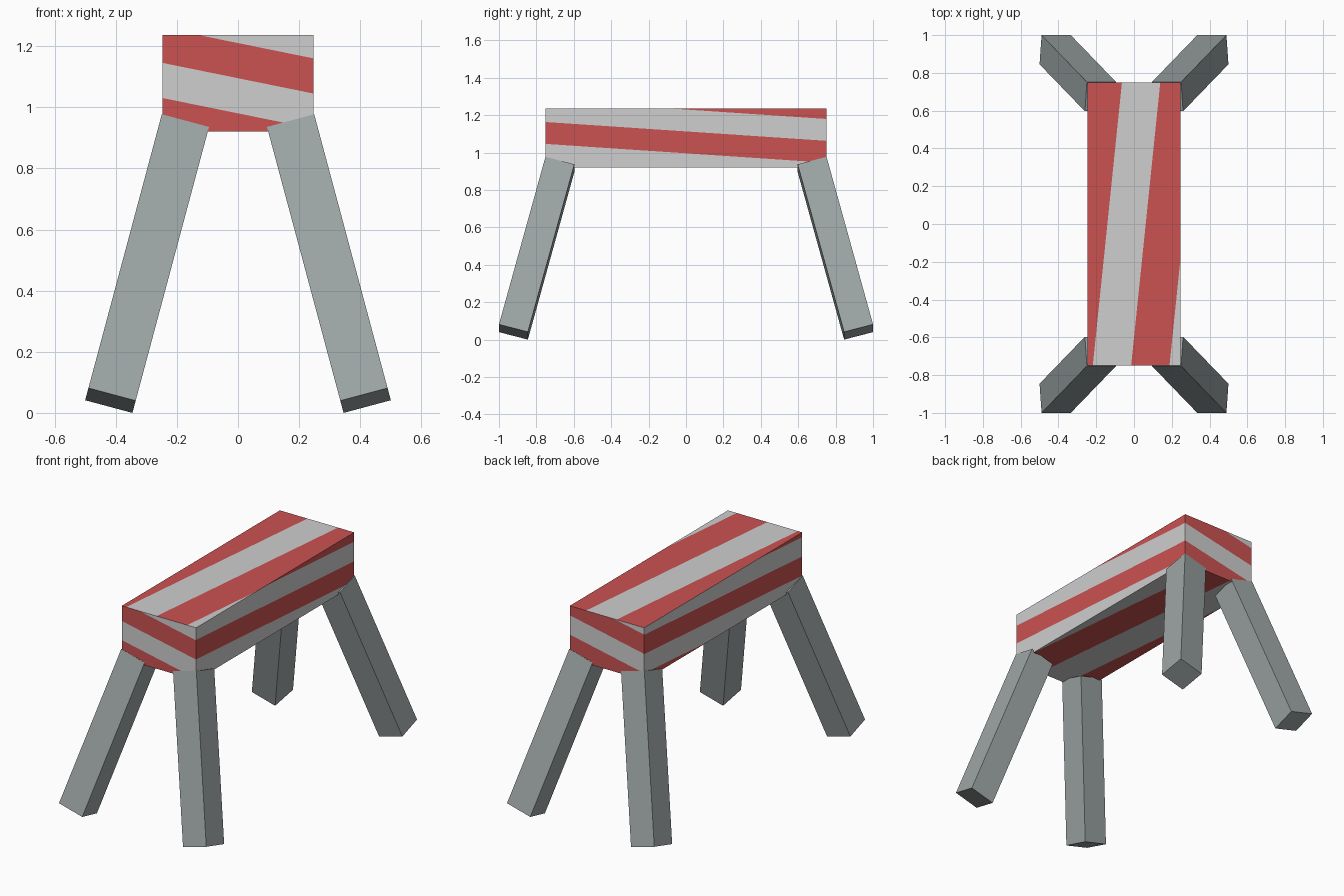
import bpy, bmesh, math
from mathutils import Matrix, Vector

if "Cube" in bpy.data.objects:
    bpy.data.objects.remove(bpy.data.objects["Cube"])


def material(name, rgb):
    m = bpy.data.materials.new(name)
    m.diffuse_color = (*rgb, 1)
    m.use_nodes = True
    m.node_tree.nodes["Principled BSDF"].inputs["Base Color"].default_value = m.diffuse_color
    return m


def new_object(name, bm, mats):
    mesh = bpy.data.meshes.new(name)
    bm.to_mesh(mesh)
    bm.free()
    for m in mats:
        mesh.materials.append(m)
    ob = bpy.data.objects.new(name, mesh)
    bpy.context.collection.objects.link(ob)
    return ob


light = material("light grey", (0.62, 0.62, 0.62))
red = material("stripe red", (0.60, 0.085, 0.085))
steel = material("leg grey", (0.34, 0.38, 0.38))

# Beam: a box whose sides are cut along slanted stripe lines
bm = bmesh.new()
bmesh.ops.create_cube(bm, size=1, matrix=Matrix.Translation((0, 0, 1.078))
                      @ Matrix.Diagonal((0.494, 1.5, 0.316, 1)))
# side normal, stripe direction, start of a red stripe, stripe width
stripes = [
    ((0, -1, 0), (0.203, 0, 1), 1.095, 0.115),
    ((1, 0, 0), (0, 0.067, 1), 0.996, 0.117),
    ((0, 1, 0), (-0.203, 0, 1), 0.897, 0.116),
    ((-1, 0, 0), (0, -0.067, 1), 1.027, 0.1155),
    ((0, 0, 1), (1, -0.103, 0), 0.062, 0.203),
    ((0, 0, -1), (1, 0.103, 0), -0.007, 0.19),
]
for normal, grad, start, step in stripes:
    normal, grad = Vector(normal), Vector(grad)

    def side():
        bm.normal_update()
        return [f for f in bm.faces if f.normal.dot(normal) > 0.9]

    for k in range(-4, 5):
        faces = side()
        edges = {e for f in faces for e in f.edges}
        verts = {v for f in faces for v in f.verts}
        bmesh.ops.bisect_plane(
            bm, geom=faces + list(edges) + list(verts), dist=1e-5,
            plane_co=grad * ((start + k * step) / grad.length_squared),
            plane_no=grad)
    # alternate colours by stripe number
    for f in side():
        value = f.calc_center_median().dot(grad)
        f.material_index = 1 if math.floor((value - start) / step) % 2 == 0 else 0
new_object("striped_beam", bm, [light, red])

# Legs: one splayed square post, mirrored to all four corners
w, length, tilt = 0.16, 0.96, math.radians(15)
bm = bmesh.new()
bmesh.ops.create_cube(
    bm, size=1,
    matrix=Matrix.Translation((-0.4893, -1, 0.0814))
    @ Matrix.Rotation(tilt, 4, 'Y') @ Matrix.Rotation(-tilt, 4, 'X')
    @ Matrix.Diagonal((w, w, length, 1)) @ Matrix.Translation((0.5, 0.5, 0.5)))
legs = new_object("legs", bm, [steel])
mirror = legs.modifiers.new("four corners", 'MIRROR')
mirror.use_axis = (True, True, False)
mirror.use_mirror_merge = False
